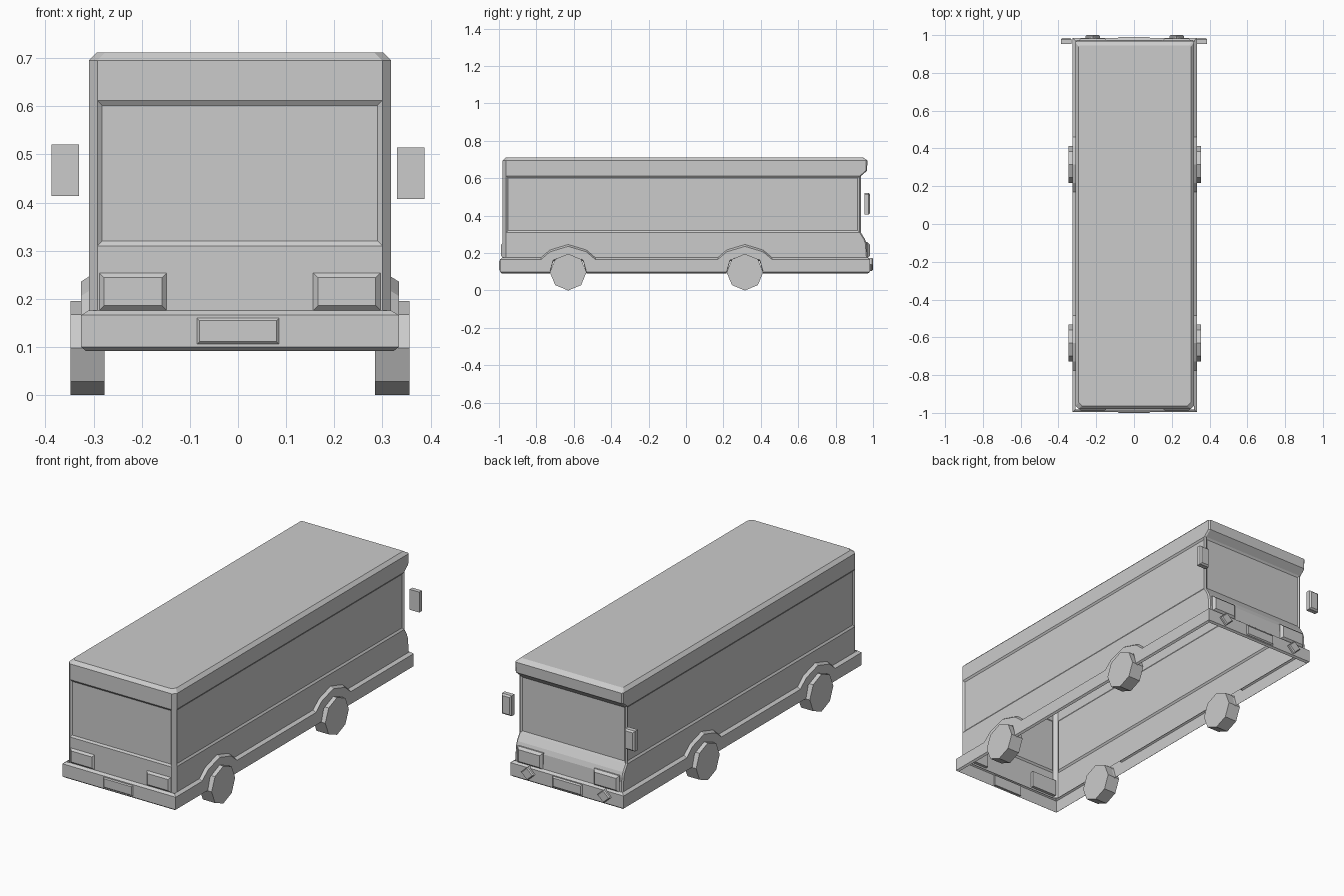
import bpy, bmesh, math
from mathutils import Vector

if "Cube" in bpy.data.objects:
    bpy.data.objects.remove(bpy.data.objects["Cube"])

OX = 0.004  # body centre line


def finish(name, bm):
    bmesh.ops.recalc_face_normals(bm, faces=bm.faces)
    me = bpy.data.meshes.new(name)
    bm.to_mesh(me)
    bm.free()
    ob = bpy.data.objects.new(name, me)
    bpy.context.collection.objects.link(ob)
    return ob


def loft(bm, rings, closed_rows=False):
    """Bridge a list of point rings; each ring wraps around."""
    vs = [[bm.verts.new(p) for p in r] for r in rings]
    faces = []
    for a, b in zip(vs, vs[1:]):
        n = len(a)
        faces.append([bm.faces.new((a[i], a[(i + 1) % n], b[(i + 1) % n], b[i])) for i in range(n)])
    return vs, faces


def block(name, cx, cz, w, h, y0, y1, inset, diamond=False):
    """Box from y0 to y1 whose y1 end is bevelled by inset."""
    bm = bmesh.new()
    ym = y1 - math.copysign(min(inset, abs(y1 - y0) * 0.6), y1 - y0)
    shape = [(0, -1), (1, 0), (0, 1), (-1, 0)] if diamond else [(-1, -1), (1, -1), (1, 1), (-1, 1)]
    rings = []
    for y, d in ((y0, 0), (ym, 0), (y1, inset)):
        rings.append([(cx + sx * (w / 2 - d), y, cz + sz * (h / 2 - d)) for sx, sz in shape])
    vs, _ = loft(bm, rings)
    bm.faces.new(vs[0])
    bm.faces.new(vs[-1])
    return finish(name, bm)


# Body shell, open underneath: stacked chamfered outlines (z, half width, rear y, front y)
levels = [(0.165, 0.314, -0.98, 0.972), (0.25, 0.314, -0.98, 0.966),
          (0.275, 0.314, -0.98, 0.957), (0.31, 0.314, -0.98, 0.935),
          (0.612, 0.314, -0.98, 0.935), (0.64, 0.314, -0.98, 0.968),
          (0.695, 0.314, -0.98, 0.970), (0.712, 0.297, -0.963, 0.945)]
bm = bmesh.new()
rings = []
for z, w, yr, yf in levels:
    cr, cf = 0.018, 0.007
    half = [(w - cr, yr), (w, yr + cr), (w, yf - cf), (w - cf, yf)]
    outline = half + [(-x, y) for x, y in reversed(half)]
    rings.append([(OX + x, y, z) for x, y in outline])
vs, faces = loft(bm, rings)
bm.faces.new(vs[-1])
bmesh.ops.recalc_face_normals(bm, faces=bm.faces)
# Recessed window bands on all four sides
for i in (1, 3, 5, 7):
    bmesh.ops.inset_region(bm, faces=[faces[3][i]], thickness=0.01, depth=-0.007, use_even_offset=True)
finish("body_shell", bm)

# Skirt and bumpers with raised wheel arches: columns of (y, top z, bottom z)
WHEELS = (-0.63, 0.315)
arch = [(-0.145, 0.166, 0.1), (-0.098, 0.206, 0.1), (-0.08, 0.212, 0.163), (0, 0.236, 0.196),
        (0.08, 0.212, 0.163), (0.098, 0.206, 0.1), (0.145, 0.166, 0.1)]
cols = [(-0.995, 0.166, 0.1)]
for wy in WHEELS:
    cols += [(wy + dy, t, b) for dy, t, b in arch]
cols.append((0.984, 0.166, 0.1))
bm = bmesh.new()
rows = []
for s, seq in ((1, cols), (-1, cols[::-1])):
    for y, t, b in seq:
        end = 1 if y == cols[0][0] else -1 if y == cols[-1][0] else 0
        rows.append([bm.verts.new(p) for p in (
            (OX + s * 0.314, y + end * 0.013, t + 0.01),
            (OX + s * 0.330, y, t),
            (OX + s * 0.330, y, b),
            (OX + s * 0.320, y + end * 0.01, b - 0.008))])
for i, a in enumerate(rows):
    b = rows[(i + 1) % len(rows)]
    for k in range(3):
        bm.faces.new((a[k], b[k], b[k + 1], a[k + 1]))
finish("skirt_and_bumpers", bm)

# Octagonal wheels
for wy, end in zip(WHEELS, ("rear", "front")):
    for s, side in ((1, "right"), (-1, "left")):
        bm = bmesh.new()
        rings = [[(OX + s * x, wy + 0.098 * math.sin(k * math.pi / 4),
                   0.098 - 0.098 * math.cos(k * math.pi / 4)) for k in range(8)]
                 for x in (0.281, 0.352)]
        vs, _ = loft(bm, rings)
        bm.faces.new(vs[0])
        bm.faces.new(vs[1])
        finish(f"{end}_wheel_{side}", bm)

# Lamps, indicators and mirrors on both sides
for s, side in ((1, "right"), (-1, "left")):
    block("tail_lamp_" + side, OX + s * 0.222, 0.215, 0.148, 0.086, -0.96, -0.99, 0.014)
    block("head_lamp_" + side, OX + s * 0.222, 0.215, 0.148, 0.086, 0.945, 0.983, 0.012)
    block("indicator_" + side, OX + s * 0.222, 0.14, 0.075, 0.07, 0.97, 1.0, 0.006, True)
    block("wing_mirror_" + side, s * 0.359, 0.464 - s * 0.003, 0.057, 0.107, 0.954, 0.985, 0.008)

# Number plate panels
block("rear_plate", 0, 0.133, 0.172, 0.056, -0.985, -1.0, 0.006)
block("front_plate", 0, 0.133, 0.172, 0.056, 0.975, 0.991, 0.006)
